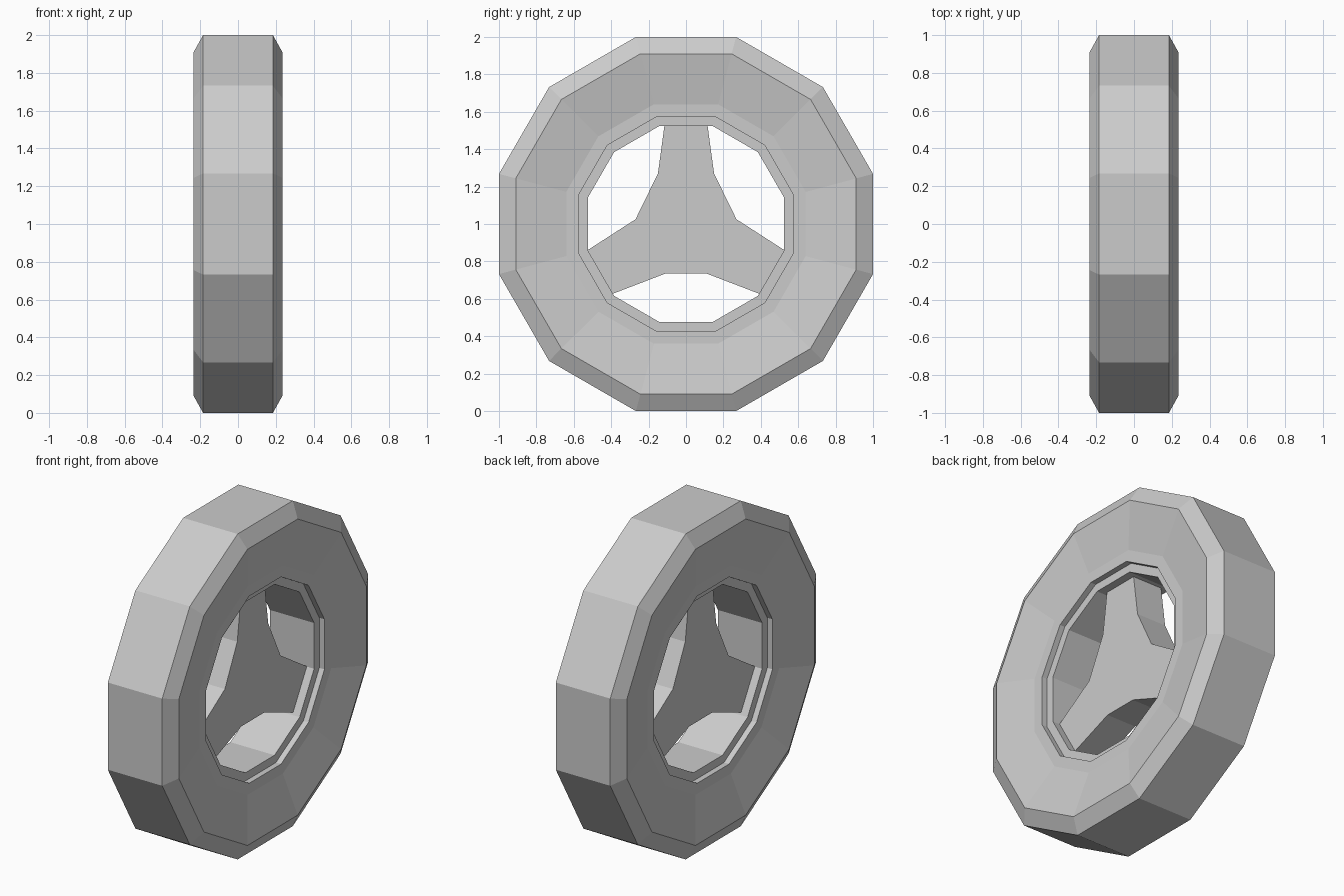
import bpy, bmesh
from math import pi, cos, sin

if "Cube" in bpy.data.objects:
    bpy.data.objects.remove(bpy.data.objects["Cube"])

SIDES = 12
CENTRE_Z = 1.0


def finish(bm, name):
    bmesh.ops.recalc_face_normals(bm, faces=bm.faces)
    mesh = bpy.data.meshes.new(name)
    bm.to_mesh(mesh)
    bm.free()
    obj = bpy.data.objects.new(name, mesh)
    obj.location.z = CENTRE_Z
    bpy.context.collection.objects.link(obj)
    return obj


def lathe(name, profile):
    """Spin a closed (x, apothem) profile round the x axis in flat segments."""
    bm = bmesh.new()
    rings = []
    for i in range(SIDES):
        a = 2 * pi * (i + 0.5) / SIDES
        k = 1 / cos(pi / SIDES)
        rings.append([bm.verts.new((x, r * k * cos(a), r * k * sin(a))) for x, r in profile])
    n = len(profile)
    for i in range(SIDES):
        p, q = rings[i], rings[(i + 1) % SIDES]
        for j in range(n):
            bm.faces.new((p[j], p[(j + 1) % n], q[(j + 1) % n], q[j]))
    return finish(bm, name)


def plate(name, outline, half):
    """Extrude a (y, z) outline symmetrically along x."""
    bm = bmesh.new()
    face = bm.faces.new([bm.verts.new((-half, y, z)) for y, z in outline])
    new = bmesh.ops.extrude_face_region(bm, geom=[face])["geom"]
    verts = [v for v in new if isinstance(v, bmesh.types.BMVert)]
    bmesh.ops.translate(bm, verts=verts, vec=(2 * half, 0, 0))
    return finish(bm, name)


# Tyre with chamfered tread, dished sidewalls and inner lip
half_tyre = [(0.185, 1.0), (0.235, 0.91), (0.185, 0.64), (0.185, 0.575), (0.15, 0.575)]
lathe("tyre", half_tyre + [(-x, r) for x, r in reversed(half_tyre)])

# Rim ring set just inside the tyre lip
lathe("rim", [(0.15, 0.59), (0.15, 0.525), (-0.15, 0.525), (-0.15, 0.59)])

# Three-armed spoke plate, ends sunk into the rim
half_spokes = [(0.112, 0.55), (0.15, 0.27), (0.27, 0.025),
               (0.545, -0.152), (0.405, -0.378), (0.11, -0.265)]
plate("spokes", half_spokes + [(-y, z) for y, z in reversed(half_spokes)], 0.10)
